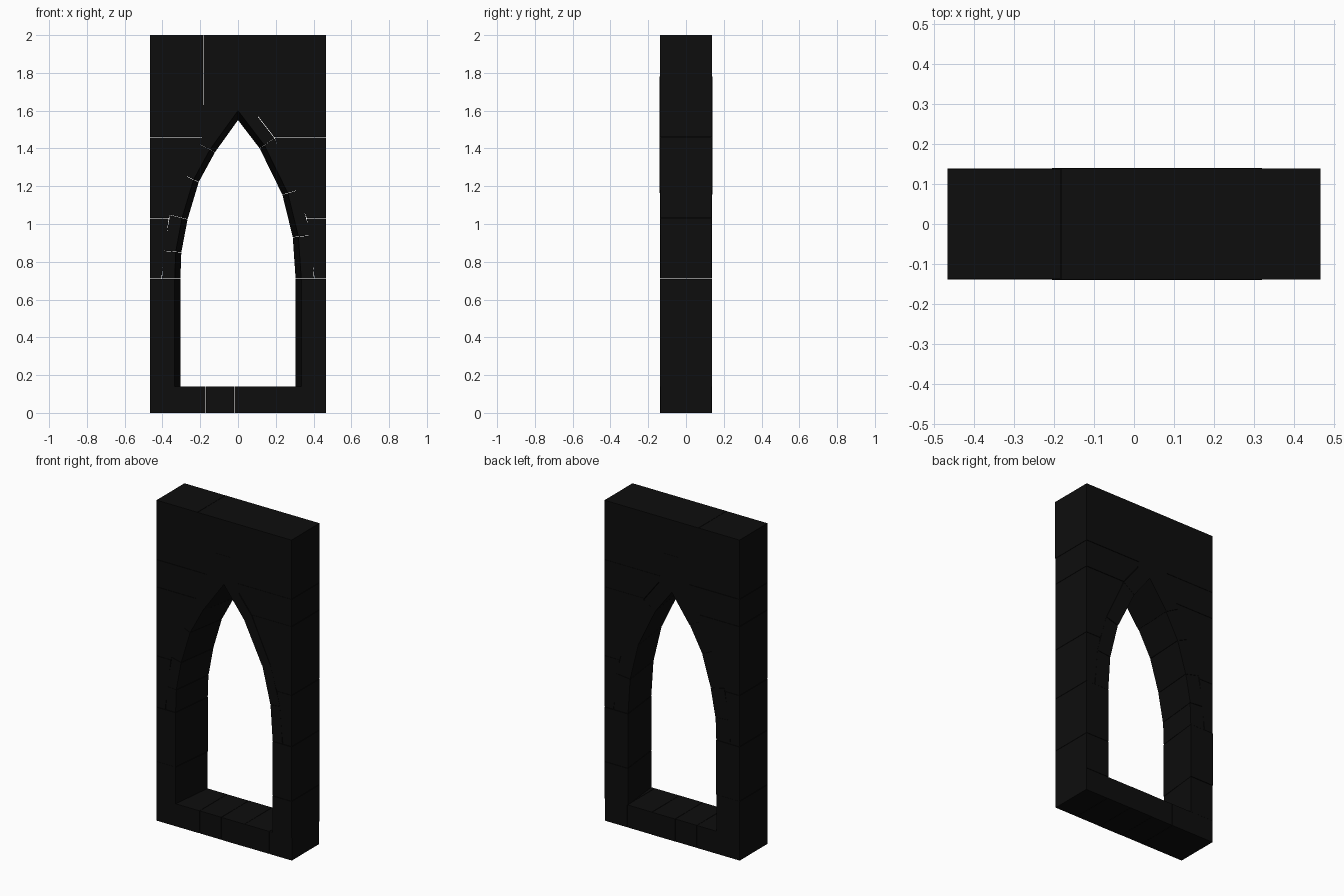
import bpy, bmesh, random

if "Cube" in bpy.data.objects:
    bpy.data.objects.remove(bpy.data.objects["Cube"])

random.seed(4)
W, D, G, SPLAY = 0.466, 0.137, 0.001, 0.03
stone = bpy.data.materials.new("dark_stone")
stone.diffuse_color = (0.004, 0.004, 0.004, 1)
stone.use_nodes = True
stone.node_tree.nodes["Principled BSDF"].inputs["Base Color"].default_value = stone.diffuse_color


def loft(name, layers):
    """Closed solid from matching xz outlines, each given as (y, points)."""
    bm = bmesh.new()
    rings = [[bm.verts.new((x, y, z)) for x, z in pts] for y, pts in layers]
    n = len(rings[0])
    for a, b in zip(rings, rings[1:]):
        for i in range(n):
            j = (i + 1) % n
            bm.faces.new((a[i], a[j], b[j], b[i]))
    caps = [bm.faces.new(rings[0]), bm.faces.new(rings[-1])]
    bmesh.ops.triangulate(bm, faces=caps)
    bmesh.ops.recalc_face_normals(bm, faces=bm.faces)
    me = bpy.data.meshes.new(name)
    bm.to_mesh(me)
    bm.free()
    me.materials.append(stone)
    ob = bpy.data.objects.new(name, me)
    bpy.context.collection.objects.link(ob)


def depth():
    return D + random.uniform(-0.002, 0.002)


def block(name, x0, x1, z0, z1):
    d = depth()
    pts = [(x0, z0), (x1, z0), (x1, z1), (x0, z1)]
    loft(name, [(-d, pts), (d, pts)])


def splayed(name, inner, outer, d, front_inner):
    """Stone whose opening face widens towards the front."""
    rim = outer[::-1]
    loft(name, [(-d, front_inner + rim), (d, inner + rim)])


def toward(p, q, dist=SPLAY):
    dx, dz = q[0] - p[0], q[1] - p[1]
    l = (dx * dx + dz * dz) ** 0.5
    return (p[0] + dx / l * dist, p[1] + dz / l * dist)


# sill course
xs = [-W, -0.17, -0.02, 0.14, 0.31, W]
for a, b in zip(xs, xs[1:]):
    block("sill_stone", a + (G if a > -W else 0), b - (G if b < W else 0), 0, 0.14)

# jambs
for s in (-1, 1):
    for z0, z1 in ((0.14, 0.37), (0.37, 0.71)):
        zs = (z0 if z0 == 0.14 else z0 + G, z1 - G)
        splayed("jamb_stone", [(s * 0.305, z) for z in zs], [(s * W, z) for z in zs],
                depth(), [(s * 0.335, z) for z in zs])

# pointed arch ring, (inner, outer) joint points
left = [((-0.305, 0.71), (-0.402, 0.71)), ((-0.30, 0.85), (-0.393, 0.858)),
        ((-0.267, 1.025), (-0.36, 1.048)), ((-0.208, 1.222), (-0.285, 1.258)),
        ((-0.122, 1.38), (-0.205, 1.425))]
right = [((0.305, 0.71), (0.402, 0.71)), ((0.29, 0.93), (0.385, 0.94)),
         ((0.235, 1.155), (0.32, 1.18)), ((0.115, 1.40), (0.192, 1.455))]
for side in (left, right):
    for a, b in zip(side, side[1:]):
        a = (toward(a[0], b[0], G), toward(a[1], b[1], G))
        b = (toward(b[0], a[0], G), toward(b[1], a[1], G))
        splayed("arch_stone", [a[0], b[0]], [a[1], b[1]], depth() + 0.001,
                [toward(*a), toward(*b)])

# keystone with a short upright tongue
(li, lo), (ri, ro) = left[-1], right[-1]
splayed("keystone", [li, (0, 1.55), ri],
        [lo, (-0.06, 1.625), (-0.06, 1.78), (0.06, 1.78), (0.06, 1.625), ro],
        D + 0.003, [toward(li, lo), (0, 1.60), toward(ri, ro)])

# spandrel courses following the outside of the arch
for s, side in ((-1, left), (1, right)):
    curve = [o for _, o in side] + [(s * 0.055, 1.632)]

    def edge_x(z):
        for (xa, za), (xb, zb) in zip(curve, curve[1:]):
            if za <= z <= zb:
                return xa + (xb - xa) * (z - za) / (zb - za)
        return curve[-1][0]

    for z0, z1 in ((0.71, 1.03), (1.03, 1.46), (1.46, 1.63)):
        z0, z1 = z0 + G, z1 - G
        zs = [z0] + [z for _, z in curve if z0 < z < z1] + [z1]
        pts = [(edge_x(z) + s * 0.004, z) for z in zs] + [(s * W, z1), (s * W, z0)]
        d = depth()
        loft("spandrel_stone", [(-d, pts), (d, pts)])

# top course
xs = [-W, -0.183, 0.287, W]
for a, b in zip(xs, xs[1:]):
    block("top_stone", a + (G if a == -0.183 else 0), b - (G if b == -0.183 else 0),
          1.63 + G, 2.0)
